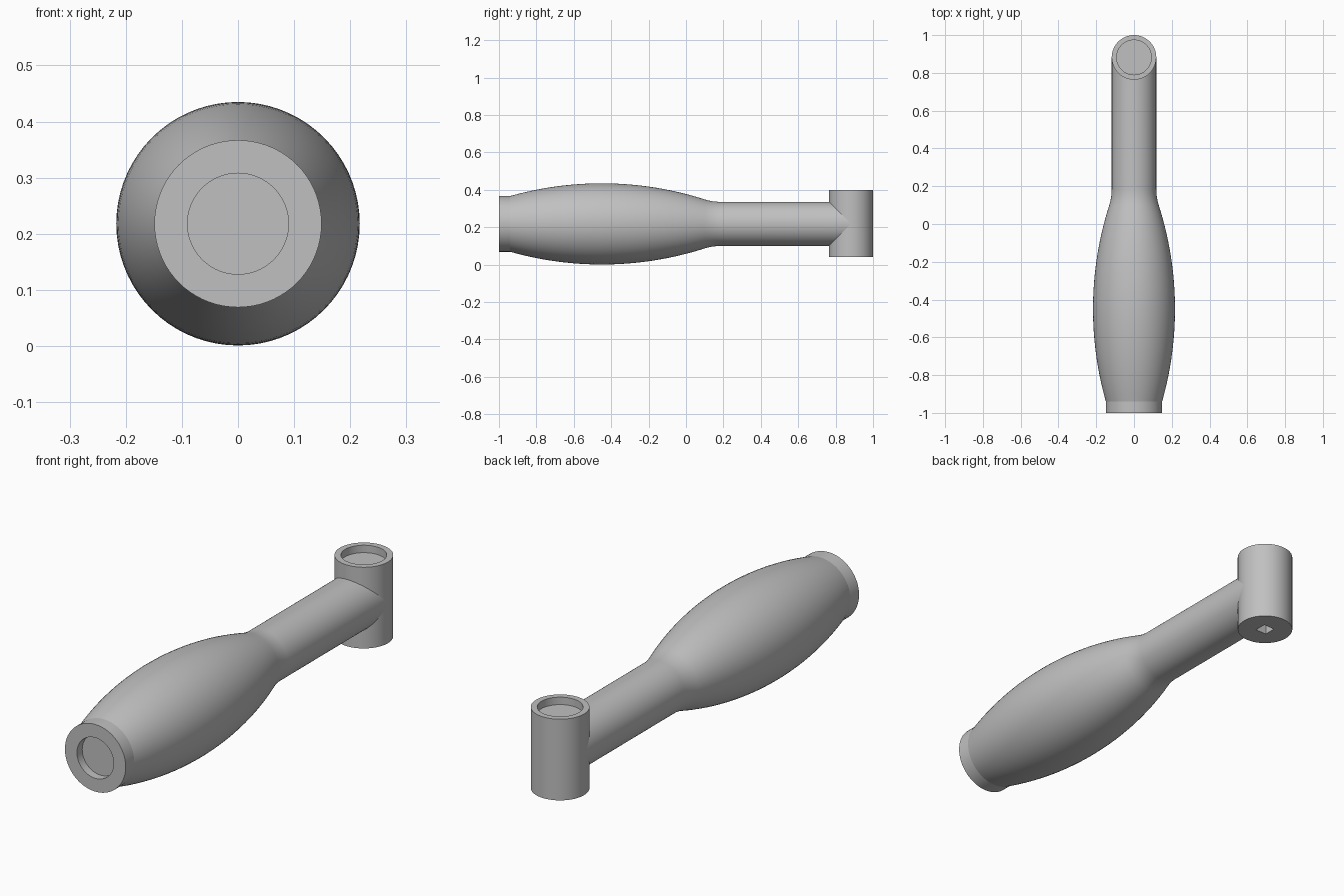
import bpy
import bmesh
import math
from mathutils import Vector, Matrix

cube = bpy.data.objects.get("Cube")
if cube:
    bpy.data.objects.remove(cube, do_unlink=True)

# One plain grey for the whole model
grey = bpy.data.materials.new("plain_grey")
grey.use_nodes = True
colour = (0.53, 0.53, 0.53, 1.0)
grey.diffuse_color = colour
grey.node_tree.nodes["Principled BSDF"].inputs["Base Color"].default_value = colour


def revolve(name, profile, matrix, segments=72):
    """Spin (radius, height) points around local z into a closed solid."""
    bm = bmesh.new()
    verts = [bm.verts.new((r, 0, h)) for r, h in profile]
    edges = [bm.edges.new(pair) for pair in zip(verts, verts[1:])]
    bmesh.ops.spin(bm, geom=verts + edges, cent=(0, 0, 0), axis=(0, 0, 1),
                   angle=math.tau, steps=segments, use_duplicate=False)
    bmesh.ops.remove_doubles(bm, verts=bm.verts, dist=1e-5)
    bmesh.ops.dissolve_degenerate(bm, edges=bm.edges, dist=1e-6)
    bmesh.ops.transform(bm, matrix=matrix, verts=bm.verts)
    bmesh.ops.recalc_face_normals(bm, faces=bm.faces)
    mesh = bpy.data.meshes.new(name)
    bm.to_mesh(mesh)
    bm.free()
    mesh.materials.append(grey)
    obj = bpy.data.objects.new(name, mesh)
    bpy.context.collection.objects.link(obj)
    return obj


def activate(obj):
    bpy.ops.object.select_all(action='DESELECT')
    obj.select_set(True)
    bpy.context.view_layer.objects.active = obj


def smooth(obj):
    activate(obj)
    bpy.ops.object.shade_smooth_by_angle(angle=math.radians(12))


AXIS_Z = 0.218      # height of the grip axis
ROD = 0.118         # radius of rod and head
HEAD_Y = 0.882

# Grip and rod: recessed end, collar, long bulge, fillet, straight rod
BULGE_Y, BULGE_R, CURVE = -0.45, 0.217, 1.8
collar_end, bulge_end = -0.94, 0.1


def bulge(y):
    return BULGE_R - CURVE + math.sqrt(CURVE ** 2 - (y - BULGE_Y) ** 2)


profile = [(0, -0.963), (0.09, -0.963), (0.09, -1), (0.149, -1)]
steps = 28
for i in range(steps + 1):
    y = collar_end + (bulge_end - collar_end) * i / steps
    profile.append((bulge(y), y))

start = Vector(profile[-1])
slope = (bulge_end - BULGE_Y) / CURVE
corner = Vector((ROD, bulge_end + (start.x - ROD) / slope))
finish = Vector((ROD, 2 * corner.y - bulge_end))
for i in range(1, 9):
    t = i / 8
    point = start * (1 - t) ** 2 + corner * 2 * t * (1 - t) + finish * t ** 2
    profile.append(tuple(point))
profile += [(ROD, HEAD_Y), (0, HEAD_Y)]

along_y = Matrix.Translation((0, 0, AXIS_Z)) @ Matrix.Rotation(-math.pi / 2, 4, 'X')
smooth(revolve("grip_and_rod", profile, along_y))

# Upright cylindrical head with a shallow recess on top
head = revolve("head", [(0, 0.04), (ROD, 0.04), (ROD, 0.4), (0.092, 0.4),
                        (0.092, 0.367), (0, 0.367)],
               Matrix.Translation((0, HEAD_Y, 0)))

# Small square socket cut into the underside of the head
bpy.ops.mesh.primitive_cube_add(size=1, location=(0, HEAD_Y, 0.04))
cutter = bpy.context.object
cutter.name = "socket_cutter"
cutter.scale = (0.055, 0.055, 0.12)
cutter.hide_render = True
cutter.data.materials.append(grey)
cut = head.modifiers.new("socket", 'BOOLEAN')
cut.operation = 'DIFFERENCE'
cut.solver = 'EXACT'
cut.object = cutter
activate(head)
bpy.ops.object.modifier_apply(modifier=cut.name)
bpy.data.objects.remove(cutter, do_unlink=True)
smooth(head)
